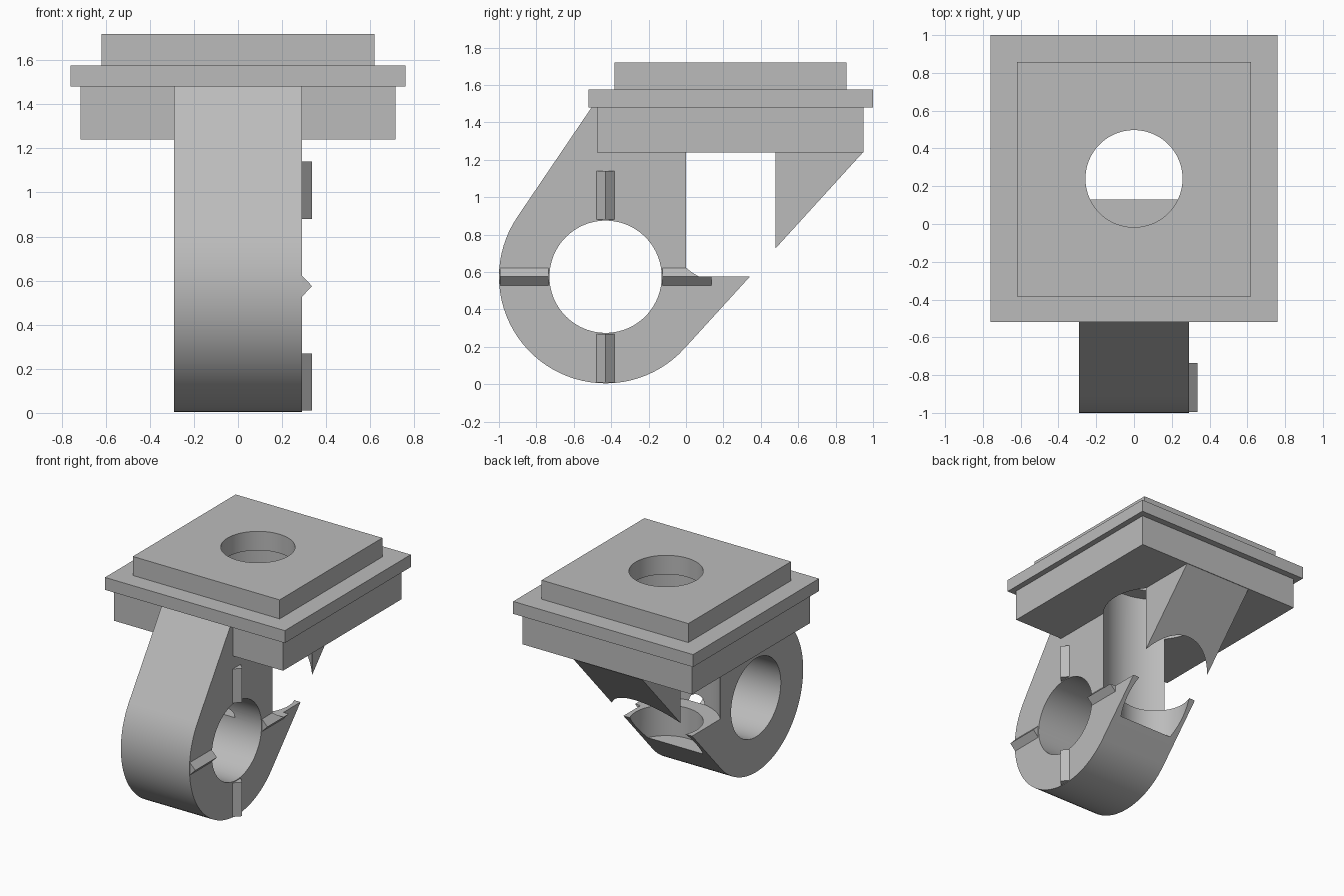
import bpy, bmesh
from math import sin, cos, atan2, asin, acos, pi, radians, hypot
from mathutils import Matrix, Vector

if "Cube" in bpy.data.objects:
    bpy.data.objects.remove(bpy.data.objects["Cube"])

grey = bpy.data.materials.new("plain_grey")
grey.use_nodes = True
grey.diffuse_color = (0.5, 0.5, 0.5, 1)
grey.node_tree.nodes["Principled BSDF"].inputs["Base Color"].default_value = (0.5, 0.5, 0.5, 1)

EYE_Y, EYE_Z, EYE_R, OUTER_R = -0.43, 0.575, 0.30, 0.57
HALF_W = 0.29
BORE_Y = 0.24


def finish(name, bm):
    bmesh.ops.recalc_face_normals(bm, faces=bm.faces)
    mesh = bpy.data.meshes.new(name)
    bm.to_mesh(mesh)
    bm.free()
    mesh.materials.append(grey)
    obj = bpy.data.objects.new(name, mesh)
    bpy.context.collection.objects.link(obj)
    return obj


def box(name, x, y0, y1, z0, z1):
    bm = bmesh.new()
    scale = Matrix.Diagonal((2 * x, y1 - y0, z1 - z0, 1))
    place = Matrix.Translation((0, (y0 + y1) / 2, (z0 + z1) / 2))
    bmesh.ops.create_cube(bm, size=1, matrix=place @ scale)
    return finish(name, bm)


def cylinder(name, radius, depth, matrix):
    bm = bmesh.new()
    bmesh.ops.create_cone(bm, cap_ends=True, segments=96, radius1=radius,
                          radius2=radius, depth=depth, matrix=matrix)
    obj = finish(name, bm)
    obj.hide_render = True
    return obj


def upright(name, radius, z0, z1):
    return cylinder(name, radius, z1 - z0, Matrix.Translation((0, BORE_Y, (z0 + z1) / 2)))


def extrude_x(name, profile, x0, x1):
    bm = bmesh.new()
    face = bm.faces.new([bm.verts.new((x0, y, z)) for y, z in profile])
    new = bmesh.ops.extrude_face_region(bm, geom=[face])["geom"]
    bmesh.ops.translate(bm, vec=(x1 - x0, 0, 0),
                        verts=[v for v in new if isinstance(v, bmesh.types.BMVert)])
    return finish(name, bm)


def cut(obj, *cutters):
    for cutter in cutters:
        mod = obj.modifiers.new(cutter.name, "BOOLEAN")
        mod.operation, mod.solver, mod.object = "DIFFERENCE", "EXACT", cutter
        bpy.context.view_layer.objects.active = obj
        bpy.ops.object.modifier_apply(modifier=mod.name)


# Cutters: wide upright bore, narrow upright hole, cross hole through the eye
bore = upright("bore_cutter", 0.376, EYE_Z, 2.0)
hole = upright("hole_cutter", 0.257, 0.343, 2.1)
eye = cylinder("eye_cutter", EYE_R, 1.0,
               Matrix.Translation((0, EYE_Y, EYE_Z)) @ Matrix.Rotation(pi / 2, 4, "Y"))

# Arm with rounded eye and the long sloped hook edge, both tangent to the eye
tip = Vector((0.34 - EYE_Y, 0))
end = -acos(OUTER_R / tip.x)
front = Vector((-0.505 - EYE_Y, 1.48 - EYE_Z))
start = atan2(front.y, front.x) + acos(OUTER_R / front.length) - 2 * pi
steps = 40
profile = [(-0.48, 1.52), (-0.505, 1.48)]
for i in range(steps + 1):
    a = start + (end - start) * i / steps
    profile.append((EYE_Y + OUTER_R * cos(a), EYE_Z + OUTER_R * sin(a)))
profile += [(0.948, 1.242), (0.9, 1.3), (0.9, 1.52)]
arm = extrude_x("hook_arm", profile, -HALF_W, HALF_W)
cut(arm, eye, bore, hole)

# Stacked square plates
lower = box("lower_block", 0.715, -0.477, 0.95, 1.24, 1.48)
flange = box("flange_plate", 0.76, -0.52, 1.0, 1.48, 1.575)
top = box("top_block", 0.62, -0.383, 0.857, 1.575, 1.72)
cut(lower, bore)
cut(flange, bore)
cut(top, hole)

# Four V-shaped ridges around the eye, on one side only
ridges = []
for k, label in enumerate(("back", "upper", "front", "lower")):
    bm = bmesh.new()
    section = [(HALF_W - 0.01, -0.048), (HALF_W, -0.048), (HALF_W + 0.046, 0),
               (HALF_W, 0.048), (HALF_W - 0.01, 0.048)]
    face = bm.faces.new([bm.verts.new((x, EYE_R + 0.005, w)) for x, w in section])
    new = bmesh.ops.extrude_face_region(bm, geom=[face])["geom"]
    bmesh.ops.translate(bm, vec=(0, OUTER_R - EYE_R - 0.01, 0),
                        verts=[v for v in new if isinstance(v, bmesh.types.BMVert)])
    bmesh.ops.transform(bm, verts=bm.verts, matrix=Matrix.Translation((0, EYE_Y, EYE_Z))
                        @ Matrix.Rotation(k * pi / 2, 4, "X"))
    ridges.append(finish(label + "_ridge", bm))
cut(ridges[0], bore)

for cutter in (bore, hole, eye):
    bpy.data.objects.remove(cutter)

# Smooth the round walls, keep the edges sharp
for obj in (arm, lower, flange, top):
    bpy.ops.object.select_all(action="DESELECT")
    obj.select_set(True)
    bpy.context.view_layer.objects.active = obj
    bpy.ops.object.shade_smooth_by_angle(angle=radians(25))
